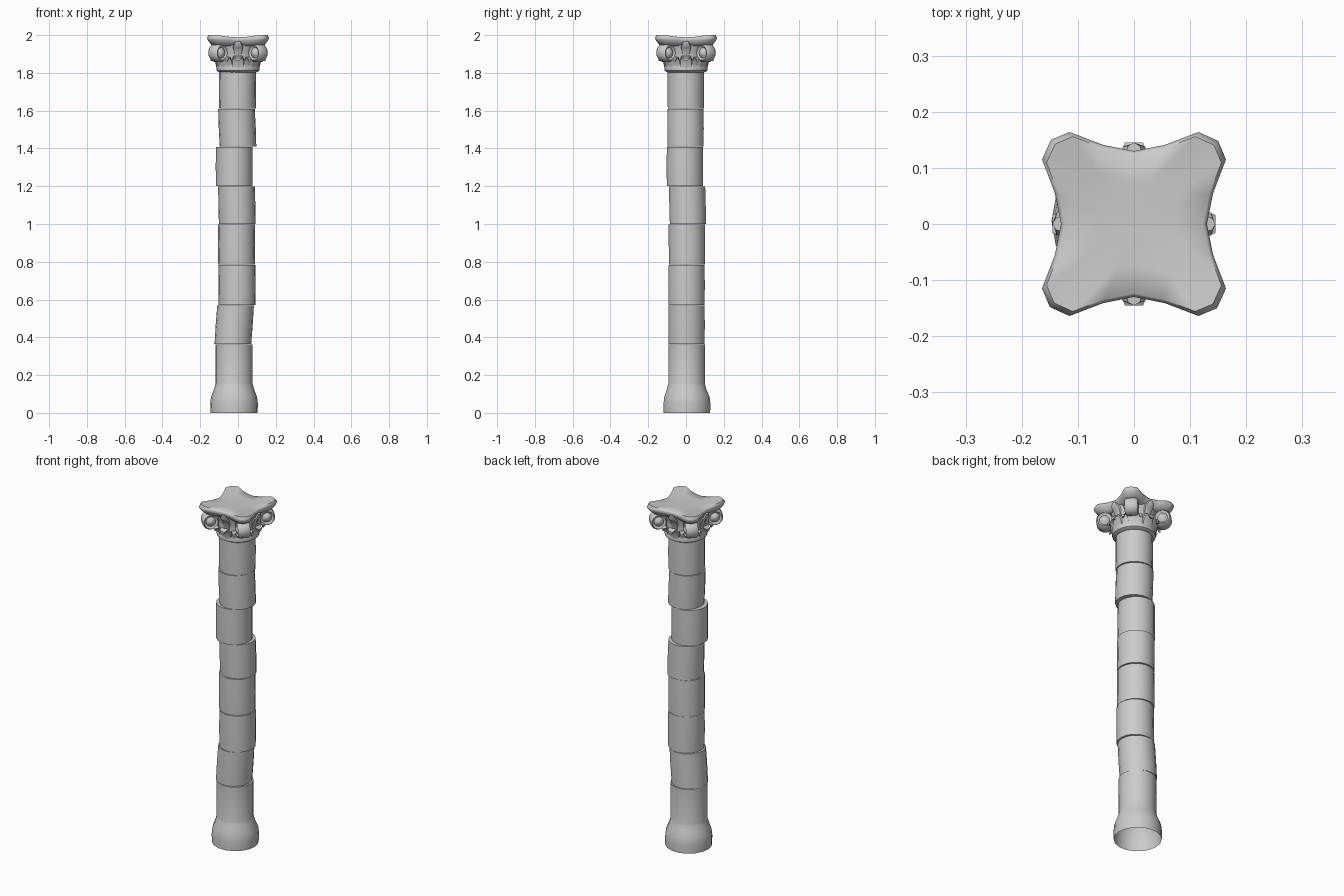
import bpy, bmesh, math
from mathutils import Vector, Matrix

if "Cube" in bpy.data.objects:
    bpy.data.objects.remove(bpy.data.objects["Cube"])


def finish(bm, name, angle=40):
    bmesh.ops.recalc_face_normals(bm, faces=bm.faces[:])
    me = bpy.data.meshes.new(name)
    bm.to_mesh(me)
    bm.free()
    ob = bpy.data.objects.new(name, me)
    bpy.context.collection.objects.link(ob)
    bpy.ops.object.select_all(action='DESELECT')
    ob.select_set(True)
    bpy.context.view_layer.objects.active = ob
    bpy.ops.object.shade_smooth_by_angle(angle=math.radians(angle))
    return ob


def loft(bm, rings, cap_start=True, cap_end=True):
    loops = [[bm.verts.new(p) for p in r] for r in rings]
    n = len(loops[0])
    for a, b in zip(loops, loops[1:]):
        for i in range(n):
            j = (i + 1) % n
            bm.faces.new((a[i], a[j], b[j], b[i]))
    if cap_start:
        bm.faces.new(loops[0][::-1])
    if cap_end:
        bm.faces.new(loops[-1])
    return loops


def circle(cx, cy, r, z, n=18):
    return [(cx + r * math.cos(2 * math.pi * i / n),
             cy + r * math.sin(2 * math.pi * i / n), z) for i in range(n)]


# Flared foot with the first drum, open underneath
bm = bmesh.new()
foot = [(.125, 0), (.126, .05), (.122, .085), (.108, .12), (.1, .148), (.098, .155), (.098, .363)]
loft(bm, [circle(-.021, .005 - .002 * (z > .1), r, z) for r, z in foot], cap_start=False)
finish(bm, "column_foot")

# Shifted and leaning shaft drums: z0, z1, bottom x, top x, bottom y, top y
drums = [(.366, .568, -.027, -.013, .003, .003),
         (.571, .783, -.005, -.005, .003, .003),
         (.786, .997, -.008, -.008, .006, .004),
         (1.0, 1.198, -.004, -.008, .010, .006),
         (1.201, 1.408, -.020, -.020, -.006, -.006),
         (1.411, 1.608, .000, -.008, -.002, -.003),
         (1.611, 1.815, -.003, -.003, -.001, -.001)]
for k, (z0, z1, x0, x1, y0, y1) in enumerate(drums):
    bm = bmesh.new()
    loft(bm, [circle(x0, y0, .097, z0), circle((x0 + x1) / 2, (y0 + y1) / 2, .098, (z0 + z1) / 2),
              circle(x1, y1, .097, z1)])
    finish(bm, f"shaft_drum_{k + 1}")

# Capital bell with a rounded neck collar
bm = bmesh.new()
bell = [(.098, 1.803), (.113, 1.812), (.115, 1.825), (.110, 1.842), (.104, 1.87), (.108, 1.91), (.122, 1.955)]
loft(bm, [circle(0, 0, r, z, 24) for r, z in bell])
finish(bm, "capital_bell")

# Concave-sided abacus slab with blunt horns and a slightly dished top
quad = [(.130, 0), (.141, .055), (.164, .115), (.15, .148), (.115, .164), (.055, .141)]
outline = [Matrix.Rotation(q * math.pi / 2, 2) @ Vector(p) for q in range(4) for p in quad]


def slab_ring(s, z, sag=0):
    return [(p.x * s, p.y * s, z - sag * max(0, (.2 - p.length) / .07)) for p in outline]


bm = bmesh.new()
loops = loft(bm, [slab_ring(.78, 1.942), slab_ring(.90, 1.957, .004), slab_ring(.98, 1.974, .006),
                  slab_ring(1, 1.987, .008), slab_ring(.95, 2.0, .012), slab_ring(.55, 1.988, .002)],
             cap_end=False)
hub = bm.verts.new((0, 0, 1.986))
n = len(outline)
for i in range(n):
    bm.faces.new((loops[-1][i], loops[-1][(i + 1) % n], hub))
finish(bm, "abacus", 60)


# A curling strip: path of (radius, z, half width), turned to an angle
def strip(name, path, thick, ang):
    rot = Matrix.Rotation(ang, 3, 'Z')
    rings = []
    for i, (r, z, w) in enumerate(path):
        a, b = path[max(i - 1, 0)], path[min(i + 1, len(path) - 1)]
        t = Vector((b[0] - a[0], 0, b[1] - a[1])).normalized()
        o = Vector((t.z, 0, -t.x)) * thick
        c = Vector((r, 0, z))
        side = Vector((0, w, 0))
        rings.append([rot @ p for p in (c - side - o, c - side * .9, c + o * .7,
                                        c + side * .9, c + side - o)])
    bm = bmesh.new()
    loft(bm, rings)
    return finish(bm, name, 50)


leaf = [(.106, 1.815, .026), (.110, 1.84, .032), (.117, 1.865, .032), (.129, 1.882, .024),
        (.137, 1.876, .016), (.136, 1.864, .007)]
stalk = [(.105, 1.83, .024), (.113, 1.86, .026), (.128, 1.90, .028), (.15, 1.945, .03), (.165, 1.95, .026)]
boss = [(.104, 1.875, .016), (.112, 1.91, .022), (.124, 1.935, .027), (.138, 1.948, .022), (.139, 1.966, .012)]

for k in range(4):
    side, diag = k * math.pi / 2, k * math.pi / 2 + math.pi / 4
    strip(f"side_leaf_{k + 1}", leaf, .009, side)
    strip(f"side_flower_{k + 1}", boss, .009, side)
    strip(f"corner_stalk_{k + 1}", stalk, .012, diag)
    for s in (-1, 1):
        strip(f"small_leaf_{k + 1}_{'left' if s < 0 else 'right'}",
              [(r * .985, z - .004, w * .6) for r, z, w in leaf], .007, side + s * .45)

    # Corner volute: scroll disc with recessed faces and a raised eye
    bm = bmesh.new()
    rot = Matrix.Rotation(diag, 3, 'Z')
    prof = [(.008, -.040), (.016, -.034), (.027, -.026), (.038, -.034), (.046, -.022),
            (.046, .022), (.038, .034), (.027, .026), (.016, .034), (.008, .040)]
    loft(bm, [[rot @ Vector((.151 + r * math.cos(a), y, 1.906 + r * 1.05 * math.sin(a)))
               for a in (2 * math.pi * i / 14 for i in range(14))] for r, y in prof])
    finish(bm, f"corner_volute_{k + 1}", 50)
